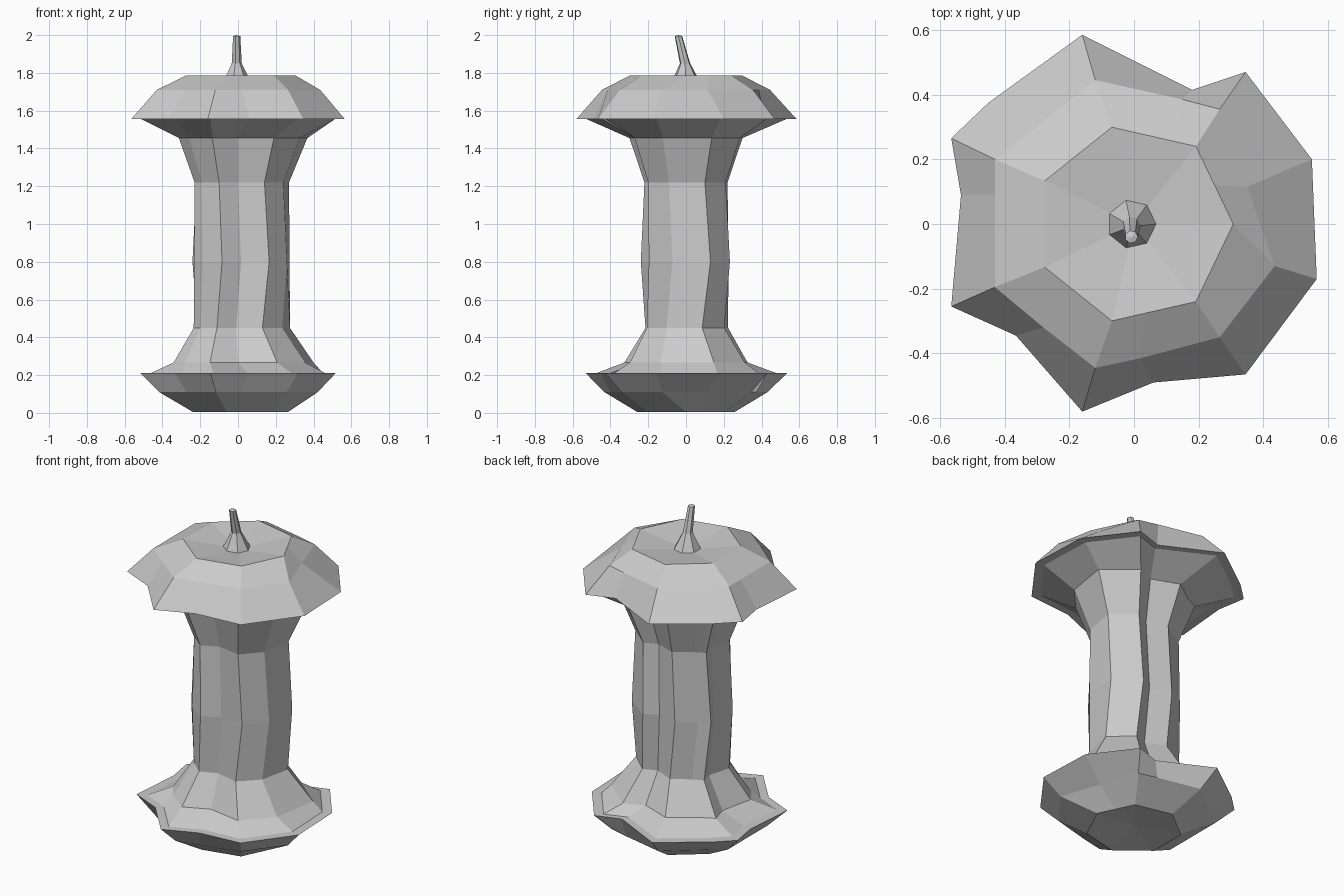
import bpy, bmesh, math
from mathutils import Vector

if "Cube" in bpy.data.objects:
    bpy.data.objects.remove(bpy.data.objects["Cube"])

# One row per spoke: position on heptagon, rim x y, shoulder x y, bitten column x y
SPOKES = [
    (0.5, 0.55, 0.20, 0.35, 0.115, 0.27, 0.10),
    (0.0, 0.565, -0.17, 0.435, -0.13, 0.24, -0.09),
    (-1.0, 0.345, -0.465, 0.265, -0.35, 0.14, -0.20),
    (-1.6, 0.06, -0.49, 0.02, -0.415, 0.00, -0.175),
    (-2.0, -0.16, -0.58, -0.12, -0.445, -0.10, -0.22),
    (-2.5, -0.365, -0.345, -0.28, -0.32, -0.19, -0.15),
    (-3.0, -0.565, -0.255, -0.43, -0.195, -0.23, -0.09),
    (-3.6, -0.535, 0.09, -0.43, 0.09, -0.20, 0.05),
    (-4.0, -0.565, 0.265, -0.43, 0.20, -0.22, 0.12),
    (-4.4, -0.45, 0.375, -0.345, 0.265, -0.16, 0.15),
    (-5.0, -0.16, 0.585, -0.12, 0.445, -0.06, 0.22),
    (-5.7, 0.18, 0.415, 0.15, 0.385, 0.06, 0.175),
    (-6.0, 0.345, 0.47, 0.265, 0.355, 0.14, 0.21),
]
RIM = [(s[1], s[2]) for s in SPOKES]
SHOULDER = [(s[3], s[4]) for s in SPOKES]
COLUMN = [(s[5], s[6]) for s in SPOKES]


def heptagon(r):
    """Points on the outline of a heptagon, one for each spoke."""
    def corner(k):
        a = k * math.tau / 7
        return Vector((r * math.cos(a), r * math.sin(a)))
    return [corner(math.floor(s[0])).lerp(corner(math.floor(s[0]) + 1),
                                          s[0] - math.floor(s[0])) for s in SPOKES]


def ring(pts, z, scale=1.0, twist=0.0, offset=(0, 0)):
    c, s = math.cos(math.radians(twist)), math.sin(math.radians(twist))
    return [Vector(((x * c - y * s) * scale + offset[0],
                    (x * s + y * c) * scale + offset[1], z)) for x, y in pts]


def loft(name, rings, bottom, top):
    """Skin a stack of rings and close both ends with a fan."""
    bm = bmesh.new()
    rows = [[bm.verts.new(p) for p in r] for r in rings]
    n = len(rows[0])
    for a, b in zip(rows, rows[1:]):
        for i in range(n):
            j = (i + 1) % n
            bm.faces.new((a[i], a[j], b[j], b[i]))
    for row, tip in ((rows[0], bottom), (rows[-1], top)):
        v = bm.verts.new(tip)
        for i in range(n):
            bm.faces.new((row[i], row[(i + 1) % n], v))
    bmesh.ops.recalc_face_normals(bm, faces=bm.faces)
    mesh = bpy.data.meshes.new(name)
    bm.to_mesh(mesh)
    bm.free()
    obj = bpy.data.objects.new(name, mesh)
    bpy.context.collection.objects.link(obj)
    return obj


# Eaten fruit: lower bowl, bitten column, upper cap
loft("fruit_core", [
    ring(heptagon(0.265), 0.005),
    ring(SHOULDER, 0.11, 0.97),
    ring(RIM, 0.21, 0.915),
    ring(RIM, 0.21, 0.82),
    ring(COLUMN, 0.267, 1.48),
    ring(COLUMN, 0.45, 1.0, -3),
    ring(COLUMN, 0.80, 1.05, 5),
    ring(COLUMN, 1.22, 1.0),
    ring(COLUMN, 1.455, 1.36),
    ring(RIM, 1.556, 0.91),
    ring(RIM, 1.556),
    ring(SHOULDER, 1.71),
    ring(heptagon(0.307), 1.785),
], (0, 0, 0.03), (0, 0, 1.745))

# Leaning stem
circle = [(math.cos(k * math.tau / 7), math.sin(k * math.tau / 7)) for k in range(7)]
loft("stem", [
    ring(circle, 1.75, 0.078, offset=(-0.008, 0)),
    ring(circle, 1.85, 0.028, offset=(-0.008, -0.005)),
    ring(circle, 1.995, 0.02, offset=(-0.008, -0.04)),
], (-0.008, 0, 1.75), (-0.008, -0.04, 2.0))
